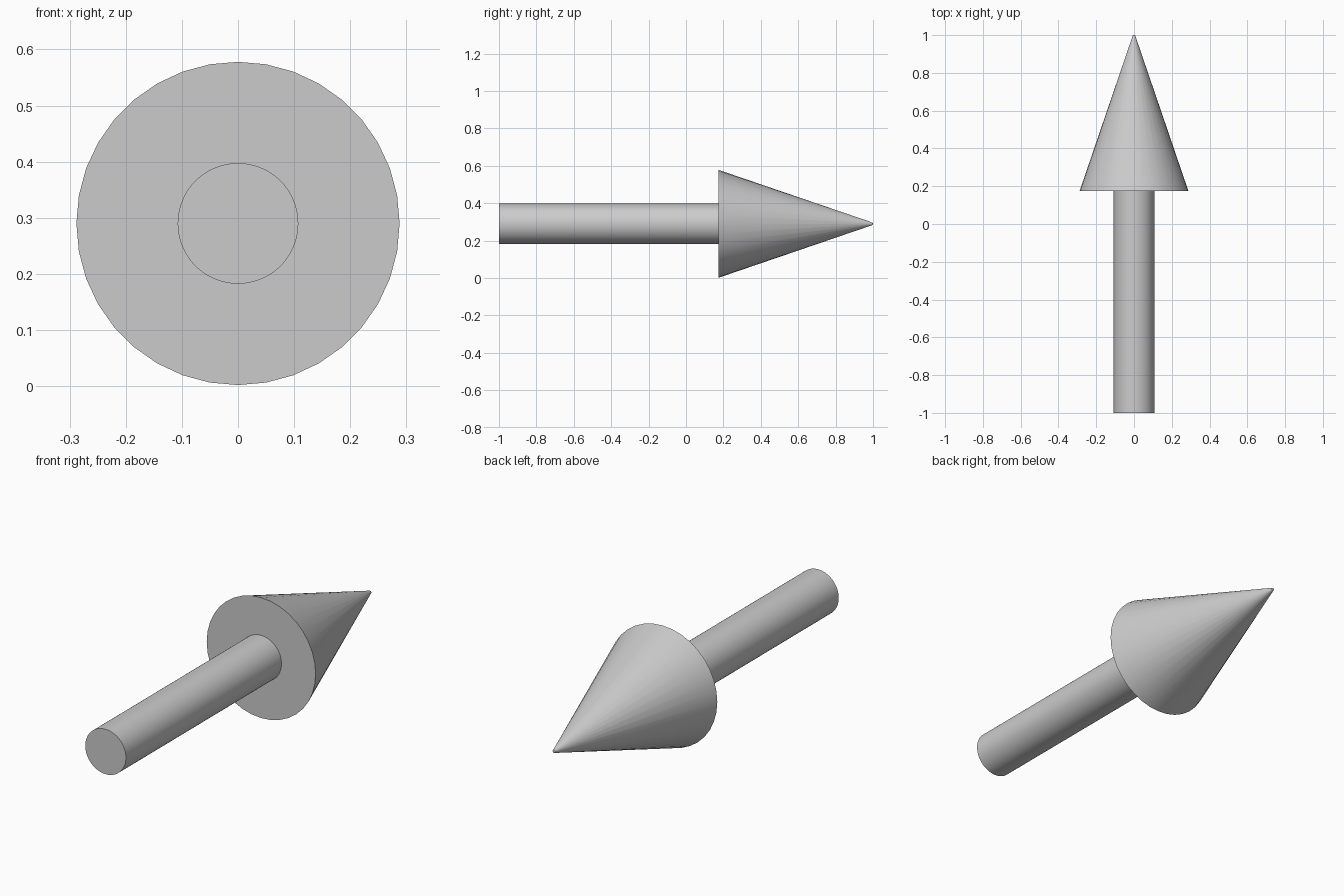
import bpy, bmesh
from math import cos, sin, tau, radians

if "Cube" in bpy.data.objects:
    bpy.data.objects.remove(bpy.data.objects["Cube"])

AXIS_Z = 0.29  # height of the arrow's centre line


def revolve(name, profile, sides):
    """Turn (radius, y) points around the arrow axis; radius 0 closes to a point."""
    bm = bmesh.new()
    rings = []
    for r, y in profile:
        count = sides if r > 0 else 1
        rings.append([bm.verts.new((r * sin(tau * i / count), y,
                                    AXIS_Z + r * cos(tau * i / count)))
                      for i in range(count)])
    for a, b in zip(rings, rings[1:]):
        for i in range(sides):
            j = (i + 1) % sides
            quad = [a[i % len(a)], a[j % len(a)], b[j % len(b)], b[i % len(b)]]
            bm.faces.new(list(dict.fromkeys(quad)))
    # flat end caps
    for ring in (rings[0], rings[-1]):
        if len(ring) > 1:
            bm.faces.new(ring)
    bmesh.ops.recalc_face_normals(bm, faces=bm.faces)
    mesh = bpy.data.meshes.new(name)
    bm.to_mesh(mesh)
    bm.free()
    obj = bpy.data.objects.new(name, mesh)
    bpy.context.collection.objects.link(obj)
    bpy.ops.object.select_all(action='DESELECT')
    obj.select_set(True)
    bpy.context.view_layer.objects.active = obj
    bpy.ops.object.shade_smooth_by_angle(angle=radians(35))
    return obj


# Round shaft
revolve("arrow_shaft", [(0.1075, -1.0), (0.1075, 0.175)], 72)

# Conical head with a slightly rounded tip
revolve("arrow_head", [(0.288, 0.175), (0.010, 0.988), (0.007, 0.997), (0, 1.0)], 36)
